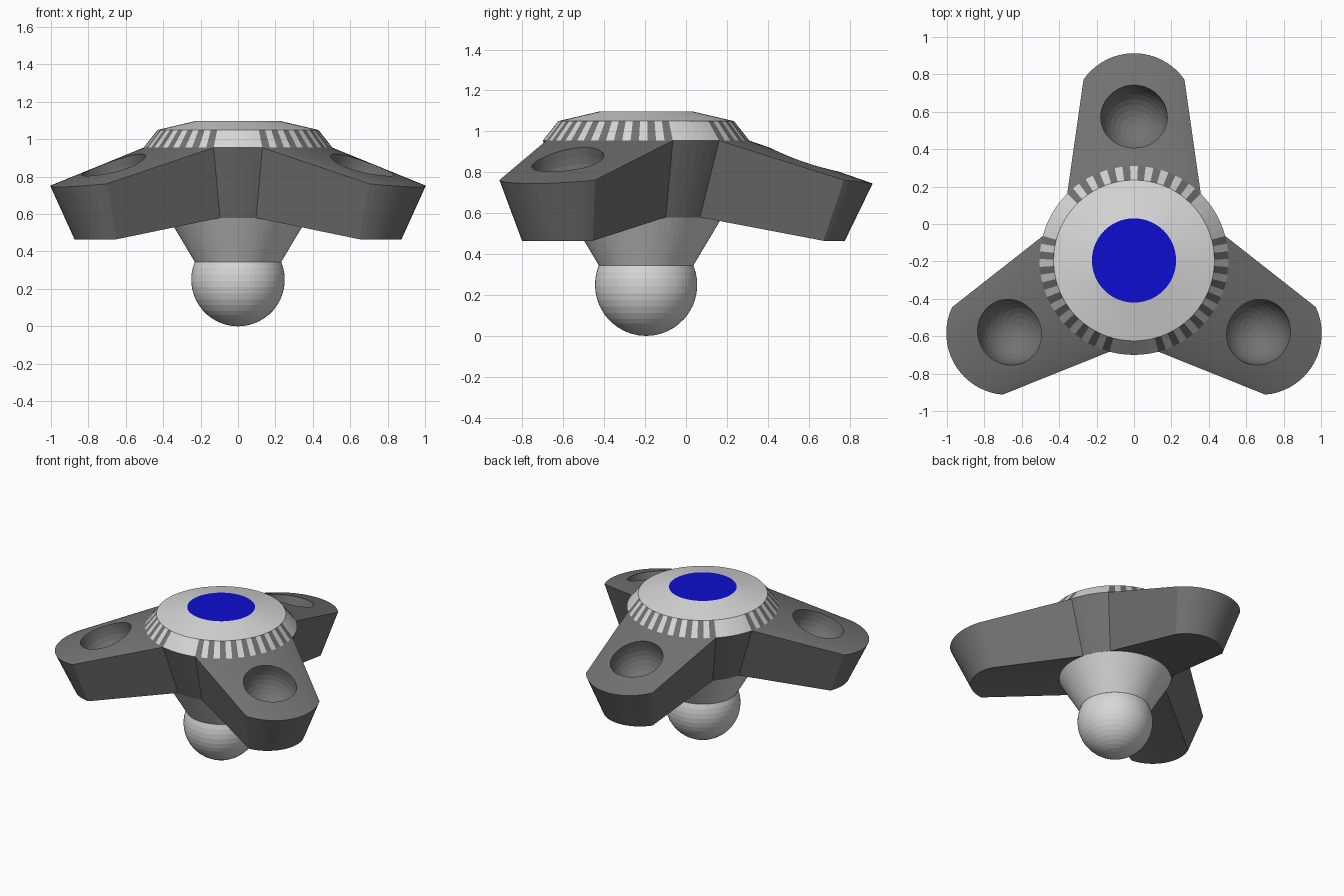
import bpy, bmesh, math
from mathutils import Matrix

if "Cube" in bpy.data.objects:
    bpy.data.objects.remove(bpy.data.objects["Cube"])

HUB_Y = -0.195                     # hub axis sits behind the front centre
ARMS = [math.radians(a) for a in (90, 210, 330)]
STRIPES = 19                       # alternating bands over each arm's 90 degrees


def material(name, rgb):
    m = bpy.data.materials.new(name)
    m.diffuse_color = (*rgb, 1)
    m.use_nodes = True
    m.node_tree.nodes["Principled BSDF"].inputs["Base Color"].default_value = m.diffuse_color
    return m


DARK = material("dark_grey", (0.17, 0.17, 0.17))
LIGHT = material("light_grey", (0.68, 0.68, 0.68))
BLUE = material("blue", (0.004, 0.004, 0.64))


def finish(name, bm, mats):
    bmesh.ops.recalc_face_normals(bm, faces=bm.faces[:])
    me = bpy.data.meshes.new(name)
    bm.to_mesh(me)
    bm.free()
    for m in mats:
        me.materials.append(m)
    ob = bpy.data.objects.new(name, me)
    ob.location.y = HUB_Y
    bpy.context.collection.objects.link(ob)
    return ob


def lathe(bm, profile, angles, matrix=Matrix()):
    """Revolve (r, z) points about z; returns rows of faces, ends are capped."""
    rings = [[bm.verts.new(matrix @ Matrix.Rotation(a, 4, 'Z') @ Matrix.Translation((r, 0, z)).translation)
              for a in angles] for r, z in profile]
    n = len(angles)
    rows = [[bm.faces.new((p[i], p[(i + 1) % n], q[(i + 1) % n], q[i])) for i in range(n)]
            for p, q in zip(rings, rings[1:])]
    caps = [bm.faces.new(rings[0]), bm.faces.new(rings[-1])]
    return rows, caps


def circle(n):
    return [2 * math.pi * i / n for i in range(n)]


# Shared hub angles: 19 stripes over each arm, then a plain 30 degree gap
hub_angles, stripe_dark = [], []
for a in ARMS:
    for i in range(STRIPES):
        hub_angles.append(a + math.radians(-45 + 90 * i / STRIPES))
        stripe_dark.append(i % 2 == 0)
    for i in range(6):
        hub_angles.append(a + math.radians(45 + 5 * i))
        stripe_dark.append(False)
PER_ARM = STRIPES + 6


# Three-armed body: a top and a bottom layer joined by side walls
def layer(bm, r, z, half_w, corner, tip, tip_z, rise):
    hub = [bm.verts.new((r * math.cos(a), r * math.sin(a), z)) for a in hub_angles]
    bm.faces.new(hub)
    outline = []
    sag = tip - corner
    rad = (half_w ** 2 + sag ** 2) / (2 * sag)
    half = math.asin(half_w / rad)
    for k, a in enumerate(ARMS):
        end = []
        for i in range(STRIPES + 1):
            t = half * (2 * i / STRIPES - 1)
            u, w = tip - rad + rad * math.cos(t), rad * math.sin(t)
            end.append(bm.verts.new((u * math.cos(a) - w * math.sin(a),
                                     u * math.sin(a) + w * math.cos(a),
                                     tip_z + rise * (tip - u))))
        arc = [hub[(k * PER_ARM + i) % len(hub)] for i in range(PER_ARM + 1)]
        for i in range(STRIPES):
            bm.faces.new((arc[i], end[i], end[i + 1], arc[i + 1]))
        outline += [arc[0]] + end + arc[STRIPES:-1]
    return outline


bm = bmesh.new()
top = layer(bm, 0.505, 0.955, 0.27, 0.967, 1.108, 0.745, 0.12)
bottom = layer(bm, 0.372, 0.58, 0.20, 0.867, 0.972, 0.465, 0)
for i in range(len(top)):
    j = (i + 1) % len(top)
    bm.faces.new((top[i], top[j], bottom[j], bottom[i]))
body = finish("three_arm_body", bm, [DARK])

# Round-bottomed sockets cut square to each sloping arm
bm = bmesh.new()
bowl = [(0.178, 0.15), (0.178, -0.05)]
bowl += [(0.178 * math.cos(t), -0.05 - 0.178 * math.sin(t))
         for t in (math.radians(11 * i) for i in range(1, 9))]
for a in ARMS:
    place = (Matrix.Rotation(a, 4, 'Z') @ Matrix.Translation((0.77, 0, 0.863))
             @ Matrix.Rotation(math.radians(19.2), 4, 'Y'))
    lathe(bm, bowl, circle(48), place)
cutter = finish("socket_cutter", bm, [DARK])
cutter.hide_render = True
cutter.hide_set(True)
mod = body.modifiers.new("sockets", 'BOOLEAN')
mod.operation, mod.solver, mod.object = 'DIFFERENCE', 'EXACT', cutter

# Top cap: striped bevel, shallow cone and blue centre
bm = bmesh.new()
rows, caps = lathe(bm, [(0.505, 0.955), (0.43, 1.05), (0.225, 1.098)], hub_angles)
for face, dark in zip(rows[0], stripe_dark):
    face.material_index = 1 if dark else 0
caps[1].material_index = 2
bmesh.ops.delete(bm, geom=[caps[0]], context='FACES_ONLY')
finish("striped_cap", bm, [LIGHT, DARK, BLUE])

# Flared neck
bm = bmesh.new()
lathe(bm, [(0.2315, 0.345), (0.372, 0.581)], circle(72))
finish("flared_neck", bm, [LIGHT])

# Ball foot, cut off where the neck begins
bm = bmesh.new()
t_end = math.asin(0.095 / 0.25)
ball = [(0.25 * math.cos(t), 0.25 + 0.25 * math.sin(t))
        for t in (-math.pi / 2 + 0.02 + (t_end + math.pi / 2 - 0.02) * i / 14 for i in range(15))]
lathe(bm, ball, circle(72))
finish("ball_foot", bm, [LIGHT])
